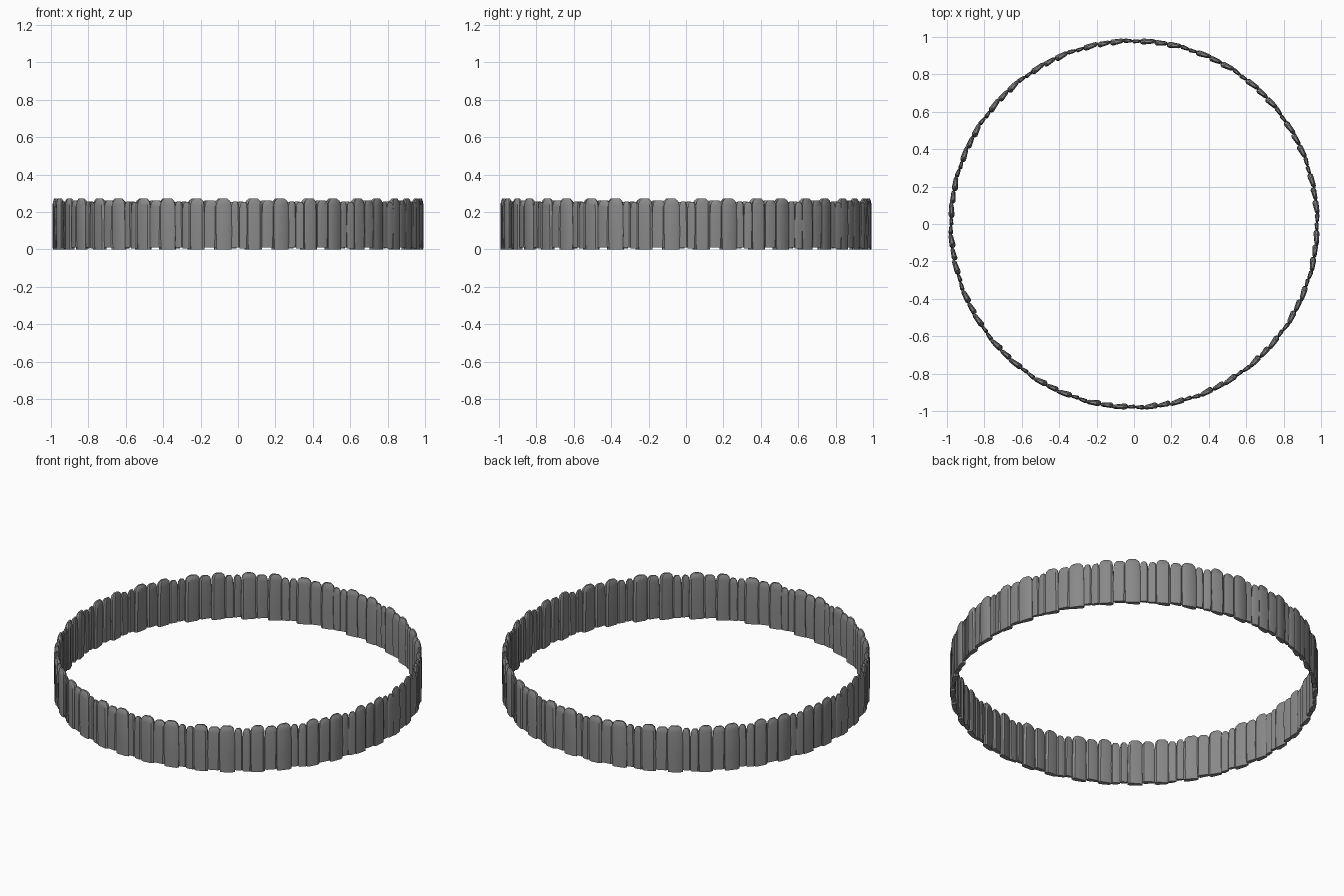
import bpy, bmesh, math
from mathutils import Matrix, Vector

if "Cube" in bpy.data.objects:
    bpy.data.objects.remove(bpy.data.objects["Cube"])

GROUPS = 20
R = 0.979
# width, thickness, bottom, top, yaw in degrees, radial shift
PATTERN = [
    (0.042, 0.022, 0.010, 0.257, 4, -0.002),
    (0.046, 0.024, 0.004, 0.254, -4, 0.001),
    (0.074, 0.033, 0.000, 0.271, 6, 0.000),
    (0.066, 0.030, 0.009, 0.262, 5, -0.001),
    (0.080, 0.032, 0.000, 0.271, 6, 0.000),
]


def plank(bm, angle, w, t, z0, z1, yaw, shift, k):
    """Upright wedge-shaped board with chamfered sides and a rounded top."""
    section = [(-.5, -.16), (-.34, -.36), (.34, -.5), (.5, -.26),
               (.5, .25), (.36, .5), (-.32, .38), (-.5, .16)]
    lean = 0.03 * (1 if k % 2 else -1)
    levels = [(z0, .96, .90), (z0 + .10, 1.02, 1.0), (z1 - .034, .98, .96),
              (z1 - .013, .84, .78), (z1, .48, .40)]
    m = (Matrix.Rotation(angle, 4, 'Z') @ Matrix.Translation((0, -(R + shift), 0))
         @ Matrix.Rotation(math.radians(yaw), 4, 'Z'))
    rings = []
    for z, sx, sy in levels:
        off = lean * w * (z - z0) / (z1 - z0)
        rings.append([bm.verts.new(m @ Vector((x * w * sx + off, y * t * sy, z)))
                      for x, y in section])
    n = len(section)
    for a, b in zip(rings, rings[1:]):
        for i in range(n):
            j = (i + 1) % n
            bm.faces.new((a[i], a[j], b[j], b[i]))
    bm.faces.new(rings[0][::-1])
    bm.faces.new(rings[-1])


# Ring of boards: a five-board pattern repeated round the circle
bm = bmesh.new()
total = sum(p[0] for p in PATTERN)
step = math.tau / GROUPS
for g in range(GROUPS):
    a = g * step - 0.035
    for k, (w, t, z0, z1, yaw, shift) in enumerate(PATTERN):
        da = step * w / total
        plank(bm, a + da / 2, da * R * 1.03, t, z0, z1, yaw, shift, k)
        a += da
mesh = bpy.data.meshes.new("palisade_ring")
bm.to_mesh(mesh)
bm.free()
ring = bpy.data.objects.new("palisade_ring", mesh)
bpy.context.collection.objects.link(ring)
bpy.context.view_layer.objects.active = ring
ring.select_set(True)
bpy.ops.object.shade_smooth_by_angle(angle=math.radians(35))

# Dark weathered grey
mat = bpy.data.materials.new("dark_grey")
mat.diffuse_color = (0.25, 0.25, 0.25, 1)
mat.use_nodes = True
mat.node_tree.nodes["Principled BSDF"].inputs["Base Color"].default_value = mat.diffuse_color
mesh.materials.append(mat)
